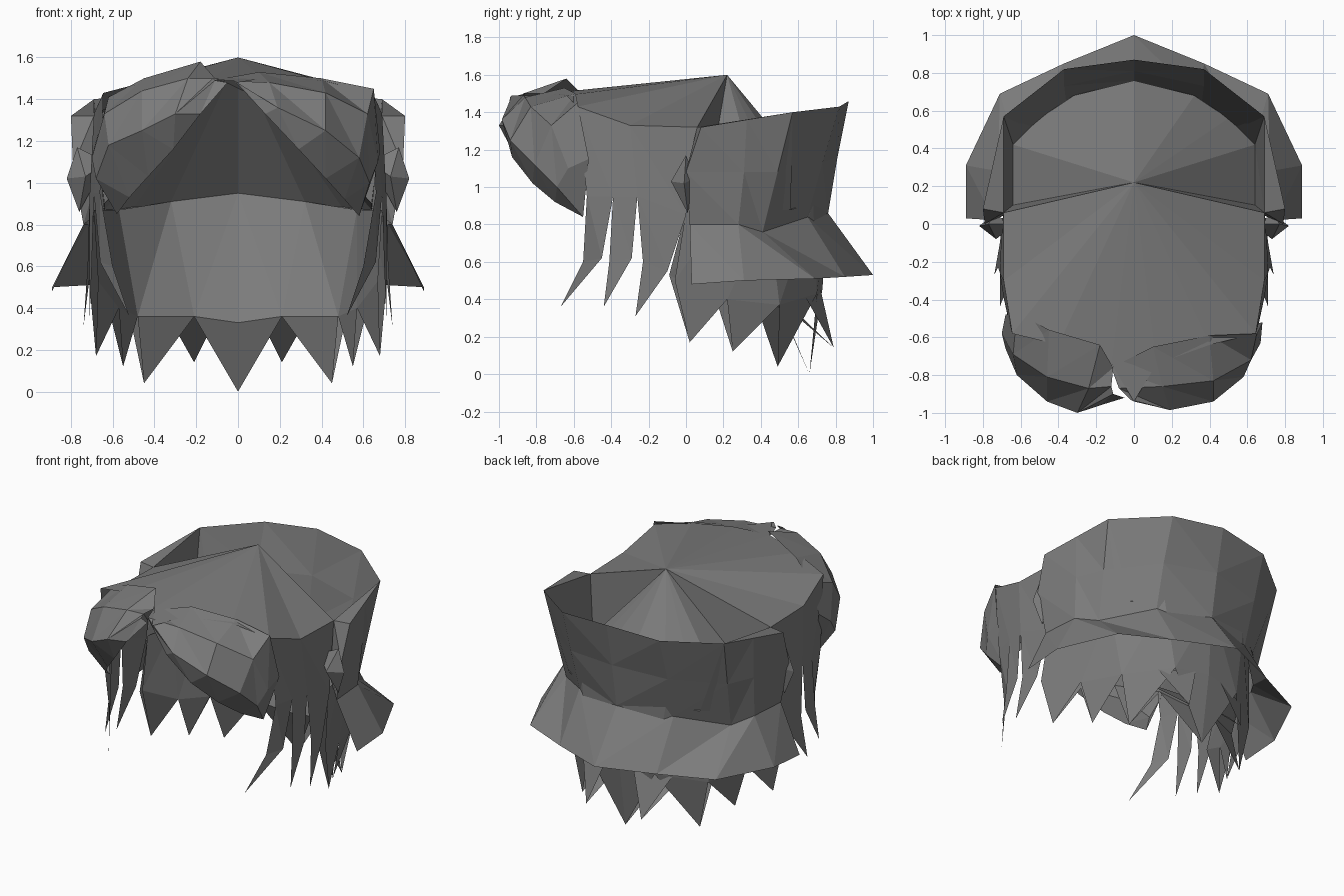
import bpy, bmesh

if "Cube" in bpy.data.objects:
    bpy.data.objects.remove(bpy.data.objects["Cube"])

# One dark grey for the whole model
grey = bpy.data.materials.new("dark_grey")
grey.diffuse_color = (.2, .2, .2, 1)
grey.use_nodes = True
grey.node_tree.nodes["Principled BSDF"].inputs["Base Color"].default_value = grey.diffuse_color


def build(name, polys, mirror=True):
    """Flat-shaded mesh from polygons, optionally mirrored across x = 0 and welded."""
    bm = bmesh.new()
    for poly in polys:
        bm.faces.new([bm.verts.new(p) for p in poly])
        if mirror:
            bm.faces.new([bm.verts.new((-x, y, z)) for x, y, z in reversed(poly)])
    bmesh.ops.remove_doubles(bm, verts=bm.verts, dist=0.0005)
    bmesh.ops.recalc_face_normals(bm, faces=bm.faces)
    me = bpy.data.meshes.new(name)
    bm.to_mesh(me)
    bm.free()
    me.materials.append(grey)
    ob = bpy.data.objects.new(name, me)
    bpy.context.collection.objects.link(ob)
    return ob


def sheet(rows):
    """Triangles between neighbouring rows of points."""
    out = []
    for a, b in zip(rows, rows[1:]):
        for i in range(len(a) - 1):
            for tri in ((a[i], a[i + 1], b[i + 1]), (a[i], b[i + 1], b[i])):
                if len(set(tri)) == 3:
                    out.append(tri)
    return out


def blade(left, right, tip):
    """Pointed hair strand: two edges running down to a tip."""
    return sheet([left, right]) + [(left[-1], right[-1], tip)]


# Crown: a fan from the apex, dropping steeply behind the ears
apex = (0, .22, 1.6)
rim = [(0, -.94, 1.48), (.12, -.74, 1.5), (.4, -.64, 1.49), (.645, -.58, 1.43),
       (.69, -.3, 1.33), (.69, .06, 1.32), (.64, .1, .9), (.64, .42, .87),
       (.5, .56, .88), (.32, .68, .91), (0, .76, .95)]
build("crown", [(apex, a, b) for a, b in zip(rim, rim[1:])])

# Tall upturned band around the back, and the flared brim below it
band_top = [(.8, .08, 1.32), (.745, .325, 1.36), (.69, .57, 1.4), (.37, .82, 1.43), (0, .87, 1.46)]
band_mid = [(.79, 0, 1.08), (.735, .31, 1.08), (.66, .49, 1.08), (.37, .73, 1.13), (0, .81, 1.16)]
band_low = [(.74, .02, .8), (.72, .28, .8), (.63, .41, .76), (.36, .65, .84), (0, .76, .86)]
flare = [(.89, .03, .48), (.89, .31, .5), (.71, .69, .51), (.37, .85, .52), (0, 1, .53)]
build("upturned_band", sheet([band_top, band_mid, band_low]))
build("flared_brim", sheet([band_low, flare]))

# Narrow lid, front edge and inner side wall giving the band thickness
inner = [(.69, .06, 1.32), (.66, .06, 1.08), (.64, .1, .88)]
edge = [band_top[0], band_mid[0], band_low[0]]
wall = sheet([[inner[0], band_top[2], band_top[2]], [rim[6], rim[7], rim[8]]])
build("band_edge", sheet([inner, edge]) + wall + [(band_top[0], band_top[2], inner[0])])

# Back hair: inward-sloping inner wall, upright outer wall, pointed tips between
wall_top = [(0, .76, .95), (.32, .68, .91), (.57, .44, .87), (.64, .2, .87), (.69, 0, .87)]
wall_in = [(0, .52, .33), (.21, .5, .36), (.48, .38, .36), (.57, .16, .4), (.67, -.09, .53)]
wall_out = [(0, .73, .46), (.25, .7, .43), (.52, .5, .37), (.62, .22, .4), (.71, -.06, .5)]
build("inner_back_hair", sheet([wall_top, wall_in]))
build("outer_back_hair", sheet([wall_top, wall_out]))
tips = [(0, .66, 0), (.45, .49, .04), (.55, .25, .12), (.68, .02, .17)]
spikes = []
for row in (wall_in, wall_out):
    spikes += [(a, b, t) for a, b, t in zip(row, row[1:], tips)]
for a, b in (((.1, .72, .45), (.34, .64, .41)), ((.1, .56, .36), (.34, .52, .37))):
    spikes.append((a, b, (.21, .79, .14)))
build("back_hair_tips", spikes)

# Side hair panel with hanging strands; the front one curls inward
side_top = [(.645, -.58, 1.43), (.667, -.44, 1.38), (.69, -.3, 1.33), (.69, .06, 1.32)]
side_low = [(.66, -.53, .95), (.69, -.39, .95), (.71, -.26, .95), (.7, 0, .85)]
build("side_hair", sheet([side_top, side_low]))
mids = [((.6, -.55, .6), (.66, -.45, .62), (.52, -.67, .36)),
        ((.7, -.41, .6), (.71, -.29, .62), (.71, -.44, .36)),
        ((.72, -.23, .6), (.71, -.1, .55), (.74, -.27, .31))]
strands = []
for i, (m, n, tip) in enumerate(mids):
    strands += blade([side_low[i], m], [side_low[i + 1], n], tip)
build("side_strands", strands)

# Small tuft in front of the band
ring = [(.63, 0, 1.1), (.73, -.08, 1.03), (.82, -.01, 1.02), (.74, .05, 1.05)]
tuft = []
for i in range(4):
    a, b = ring[i], ring[(i + 1) % 4]
    tuft += [(a, b, (.77, 0, 1.17)), (b, a, (.76, .01, .86))]
build("side_tuft", tuft)

# Swept fringe: bulging shells from the parting down to a point at each temple
end = (.58, -.55, .84)
right = [
    [(-.12, -.76, 1.49), (.1, -.65, 1.53), (.4, -.59, 1.5), (.65, -.58, 1.45), (.68, -.52, 1.15), end],
    [(-.08, -.87, 1.49), (.15, -.86, 1.48), (.42, -.83, 1.43), (.62, -.72, 1.33), (.67, -.63, 1.1), end],
    [(-.02, -.93, 1.49), (.19, -.985, 1.36), (.42, -.94, 1.25), (.58, -.81, 1.12), (.63, -.69, 1.0), end],
    [(0, -.94, 1.48), (.13, -.97, 1.33), (.29, -.93, 1.16), (.42, -.82, 1.02), (.51, -.7, .92), end]]
build("fringe_right", sheet(right), mirror=False)

end = (-.58, -.57, .85)
left = [
    [(-.11, -.76, 1.5), (-.18, -.64, 1.58), (-.45, -.56, 1.5), (-.62, -.47, 1.41), (-.68, -.48, 1.2), end],
    [(-.12, -.86, 1.5), (-.24, -.87, 1.5), (-.46, -.81, 1.44), (-.64, -.69, 1.33), (-.7, -.58, 1.12), end],
    [(-.11, -.9, 1.49), (-.3, -1, 1.33), (-.46, -.94, 1.25), (-.62, -.8, 1.18), (-.68, -.66, 1.02), end],
    [(-.05, -.92, 1.48), (-.18, -.96, 1.33), (-.31, -.91, 1.16), (-.43, -.81, 1.03), (-.52, -.7, .93), end]]
build("fringe_left", sheet(left), mirror=False)
